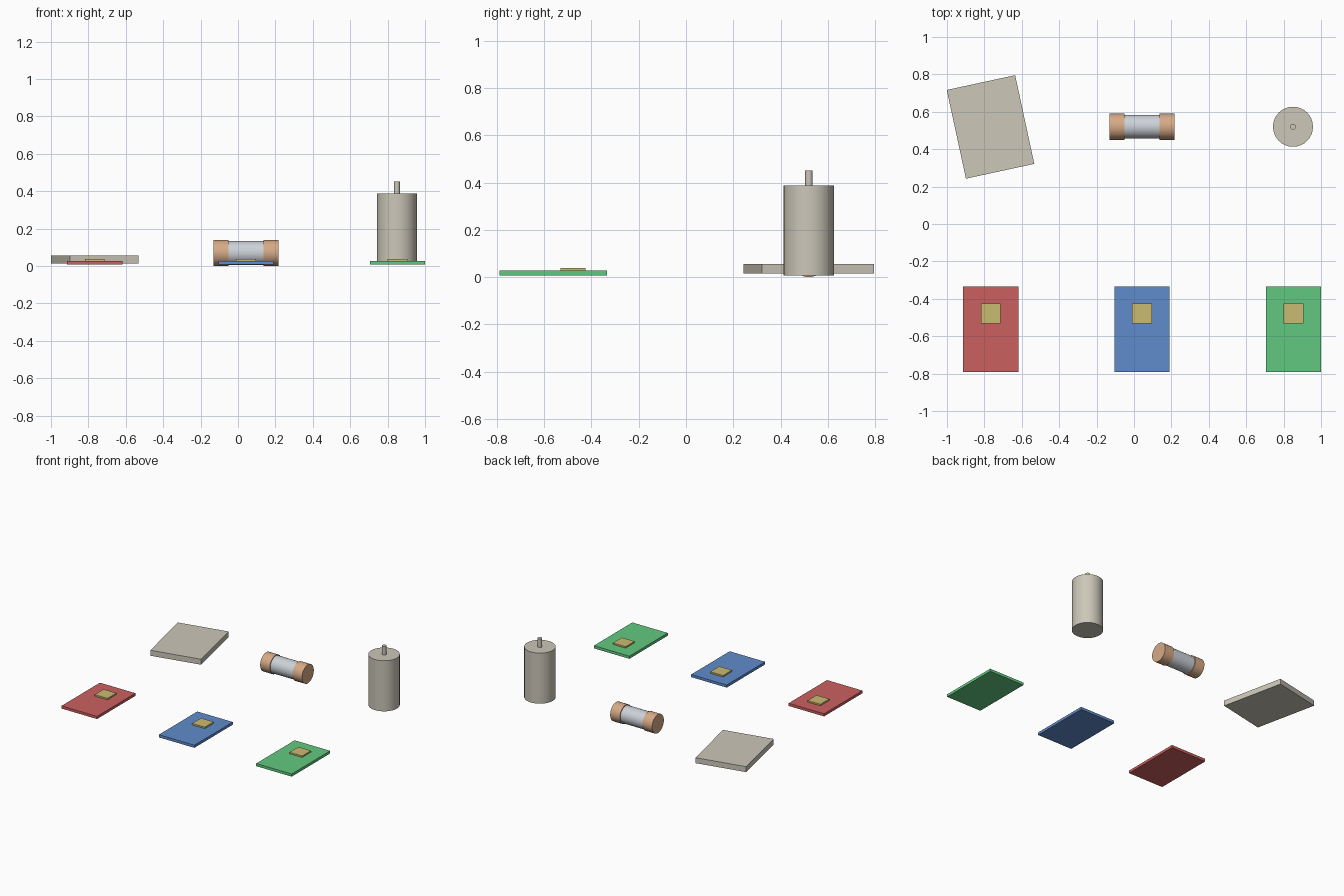
import bpy
from math import radians

cube = bpy.data.objects.get("Cube")
if cube:
    bpy.data.objects.remove(cube, do_unlink=True)


def material(name, rgb):
    """Make a flat material from 0-255 display values."""
    linear = [((c / 255 + 0.055) / 1.055) ** 2.4 for c in rgb] + [1.0]
    mat = bpy.data.materials.new(name)
    mat.diffuse_color = linear
    mat.use_nodes = True
    mat.node_tree.nodes["Principled BSDF"].inputs["Base Color"].default_value = linear
    return mat


stone = material("warm grey", (204, 199, 185))
gold = material("gold", (203, 187, 114))
copper = material("copper", (214, 170, 134))
glass = material("pale glass", (204, 210, 216))
card_colours = {
    "red": material("red", (203, 96, 96)),
    "blue": material("blue", (96, 140, 203)),
    "green": material("green", (98, 201, 128)),
}


def box(name, centre, size, mat, turn=0):
    bpy.ops.mesh.primitive_cube_add(size=1, location=centre)
    obj = bpy.context.object
    obj.name = name
    obj.scale = size
    bpy.ops.object.transform_apply(location=False, rotation=False, scale=True)
    obj.rotation_euler.z = radians(turn)
    obj.data.materials.append(mat)
    return obj


def cylinder(name, centre, radius, length, mat, sides=32, along_x=False):
    bpy.ops.mesh.primitive_cylinder_add(
        vertices=sides, radius=radius, depth=length, location=centre,
        rotation=(0, radians(90) if along_x else 0, 0))
    obj = bpy.context.object
    obj.name = name
    obj.data.materials.append(mat)
    bpy.ops.object.shade_smooth_by_angle(angle=radians(40))
    return obj


# Three key cards, each with a contact chip
column = 0.809
middle = 0.043
for step, (colour, mat) in zip((-1, 0, 1), card_colours.items()):
    x = middle + step * column
    box(f"{colour}_card", (x, -0.562, 0.018), (0.295, 0.456, 0.02), mat)
    box(f"{colour}_card_chip", (x, -0.478, 0.033), (0.106, 0.106, 0.012), gold)

# Turned flat slab
box("flat_slab", (-0.767, 0.519, 0.035), (0.374, 0.485, 0.041), stone, turn=12.2)

# Fuse with a glass tube and two end caps
cylinder("fuse_tube", (middle, 0.52, 0.07), 0.064, 0.30, glass, along_x=True)
for side, direction in (("left", 1), ("right", -1)):
    cylinder(f"fuse_cap_{side}", (middle + direction * 0.134, 0.52, 0.07),
             0.07, 0.08, copper, along_x=True)

# Upright canister with a thin stem
cylinder("canister_body", (0.85, 0.52, 0.198), 0.107, 0.38, stone)
cylinder("canister_stem", (0.85, 0.52, 0.416), 0.016, 0.072, stone, sides=16)
